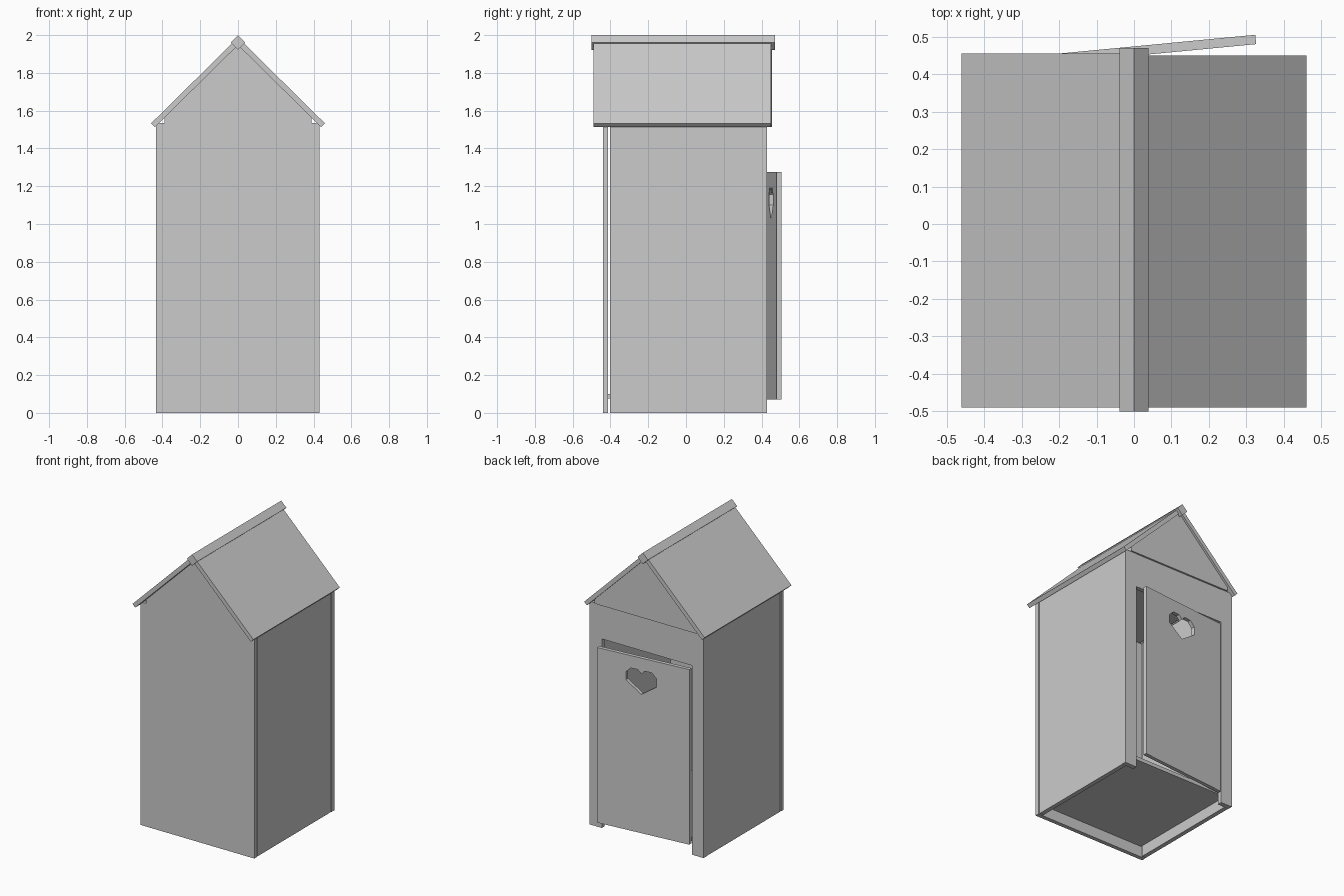
import bpy, math
from mathutils import Matrix, Vector

if "Cube" in bpy.data.objects:
    bpy.data.objects.remove(bpy.data.objects["Cube"])


def prism(name, profile, start, end):
    """Extrude an (x, z) outline along y between start and end."""
    n = len(profile)
    verts = [(x, y, z) for y in (start, end) for x, z in profile]
    faces = [tuple(range(n)), tuple(range(2 * n - 1, n - 1, -1))]
    faces += [(i, i + n, (i + 1) % n + n, (i + 1) % n) for i in range(n)]
    mesh = bpy.data.meshes.new(name)
    mesh.from_pydata(verts, [], faces)
    mesh.update()
    obj = bpy.data.objects.new(name, mesh)
    bpy.context.collection.objects.link(obj)
    return obj


def box(name, x0, x1, y0, y1, z0, z1):
    return prism(name, [(x0, z0), (x1, z0), (x1, z1), (x0, z1)], y0, y1)


# Cabin walls
TOP = 1.535
box("front_wall", -0.435, 0.432, -0.44, -0.412, 0, TOP)
box("left_wall", -0.433, -0.403, -0.403, 0.397, 0, TOP)
box("right_wall", 0.4, 0.43, -0.403, 0.397, 0, TOP)
box("floor", -0.403, 0.4, -0.412, 0.4, 0.075, 0.1)

# Doorway: two posts and a header
box("door_post_left", -0.435, -0.348, 0.398, 0.43, 0, TOP)
box("door_post_right", 0.34, 0.432, 0.398, 0.43, 0, TOP)
box("door_header", -0.348, 0.34, 0.4, 0.428, 1.3, TOP)

# Gable block, closing the roof space and forming the ceiling
prism("gable", [(-0.39, TOP), (0.39, TOP), (0.39, 1.563), (0, 1.947), (-0.39, 1.563)],
      -0.443, 0.44)

# Roof slabs and diamond ridge beam
for name, s, back in (("roof_left", -1, 0.455), ("roof_right", 1, 0.45)):
    pts = [(0, 1.987), (0.46, 1.533), (0.44, 1.513), (0, 1.947)]
    if s < 0:
        pts = [(-x, z) for x, z in reversed(pts)]
    prism(name, pts, -0.49, back)
r = 0.039
prism("ridge_beam", [(0, 1.961 + r), (r, 1.961), (0, 1.961 - r), (-r, 1.961)], -0.5, 0.47)

# Door, slightly ajar, with a heart cut through it
door = box("door", 0, 0.662, 0, 0.025, 0.07, 1.275)
half = [(0.11, 1.10), (0.11, 1.155), (0.075, 1.19), (0.025, 1.19)]
heart = [(0, 1.025)] + half + [(0, 1.165)] + [(-x, z) for x, z in reversed(half)]
cutter = prism("heart_cutter", [(x + 0.345, z) for x, z in heart], -0.1, 0.1)
cutter.hide_render = True
cutter.hide_viewport = True

hinge = Matrix.Translation(Vector((-0.333, 0.417, 0))) @ Matrix.Rotation(math.radians(5.45), 4, 'Z')
for obj in (door, cutter):
    obj.matrix_world = hinge
cut = door.modifiers.new("heart", 'BOOLEAN')
cut.object = cutter
cut.operation = 'DIFFERENCE'
cut.solver = 'EXACT'

# Make every face point outward
import bmesh
for obj in bpy.context.collection.objects:
    bm = bmesh.new()
    bm.from_mesh(obj.data)
    bmesh.ops.recalc_face_normals(bm, faces=bm.faces)
    bm.to_mesh(obj.data)
    bm.free()
